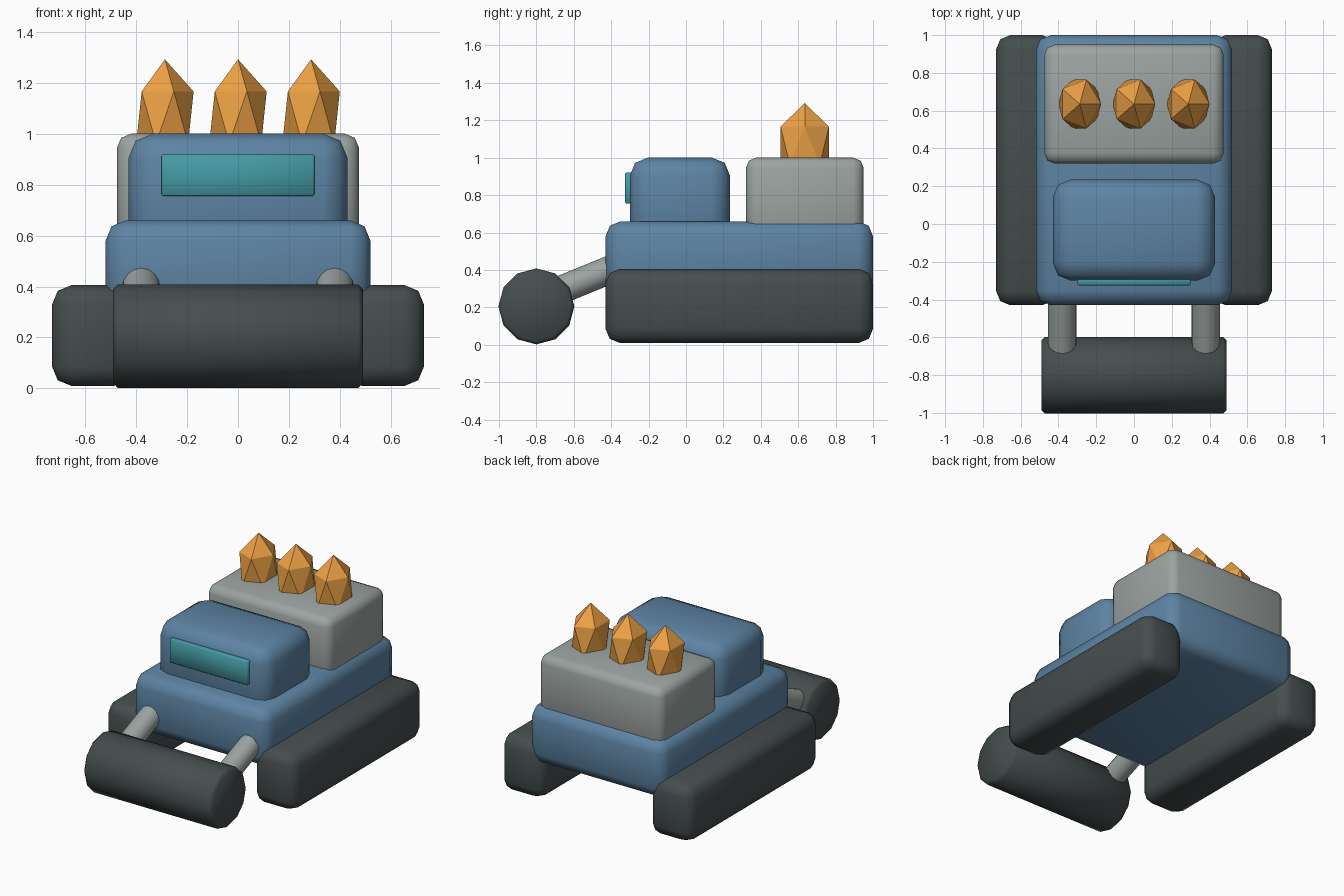
import bpy
from math import radians, pi
from mathutils import Vector

if "Cube" in bpy.data.objects:
    bpy.data.objects.remove(bpy.data.objects["Cube"])


def material(name, rgb):
    m = bpy.data.materials.new(name)
    m.diffuse_color = (*rgb, 1)
    m.use_nodes = True
    m.node_tree.nodes["Principled BSDF"].inputs["Base Color"].default_value = m.diffuse_color
    return m


BLUE = material("blue", (0.11, 0.23, 0.37))
DARK = material("dark", (0.06, 0.075, 0.075))
GREY = material("grey", (0.33, 0.37, 0.36))
TEAL = material("teal", (0.06, 0.33, 0.38))
ORANGE = material("orange", (0.85, 0.36, 0.06))


def finish(name, mat, bevel=0, segments=2):
    ob = bpy.context.object
    ob.name = name
    ob.data.materials.append(mat)
    if bevel:
        mod = ob.modifiers.new("bevel", "BEVEL")
        mod.width, mod.segments = bevel, segments
        mod.limit_method, mod.angle_limit = "ANGLE", radians(50)
        bpy.ops.object.modifier_apply(modifier=mod.name)
    bpy.ops.object.shade_smooth_by_angle(angle=radians(50))
    return ob


def box(name, lo, hi, mat, bevel, segments=2):
    lo, hi = Vector(lo), Vector(hi)
    bpy.ops.mesh.primitive_cube_add(size=1, location=(lo + hi) / 2)
    bpy.context.object.scale = hi - lo
    bpy.ops.object.transform_apply(location=False, rotation=False, scale=True)
    return finish(name, mat, bevel, segments)


def rod(name, a, b, radius, sides, mat, bevel=0):
    a, b = Vector(a), Vector(b)
    bpy.ops.mesh.primitive_cylinder_add(
        vertices=sides, radius=radius, depth=(b - a).length, location=(a + b) / 2)
    ob = bpy.context.object
    if abs((b - a).x) > 0:
        ob.rotation_euler = (0, pi / 2, 0)
    else:
        ob.rotation_euler = (b - a).to_track_quat("Z", "Y").to_euler()
    return finish(name, mat, bevel, 1)


# Hull, cab, window and cargo bin
box("body", (-0.52, -0.43, 0.26), (0.52, 1.0, 0.66), BLUE, 0.08)
box("cab", (-0.43, -0.30, 0.52), (0.43, 0.235, 1.0), BLUE, 0.095)
box("window", (-0.30, -0.325, 0.755), (0.30, -0.28, 0.92), TEAL, 0.006, 1)
box("cargo_bin", (-0.475, 0.32, 0.55), (0.475, 0.95, 1.0), GREY, 0.055)

# Tracks and the arms that hold the roller
for side, s in (("left", -1), ("right", 1)):
    xs = sorted((0.41 * s, 0.73 * s))
    box(side + "_track", (xs[0], -0.43, 0.01), (xs[1], 1.0, 0.405), DARK, 0.075)
    rod(side + "_arm", (0.38 * s, -0.80, 0.24), (0.38 * s, -0.36, 0.42), 0.075, 16, GREY)

# Front roller
rod("roller", (-0.49, -0.80, 0.205), (0.49, -0.80, 0.205), 0.203, 12, DARK, 0.018)

# Faceted crystals set in the bin
for i in range(3):
    bpy.ops.mesh.primitive_ico_sphere_add(
        subdivisions=1, radius=1, location=((i - 1) * 0.287, 0.635, 1.064))
    ob = bpy.context.object
    ob.name = f"crystal_{i + 1}"
    ob.scale = (0.126, 0.152, 0.228)
    bpy.ops.object.transform_apply(location=False, rotation=False, scale=True)
    ob.data.materials.append(ORANGE)
    bpy.ops.object.shade_flat()
